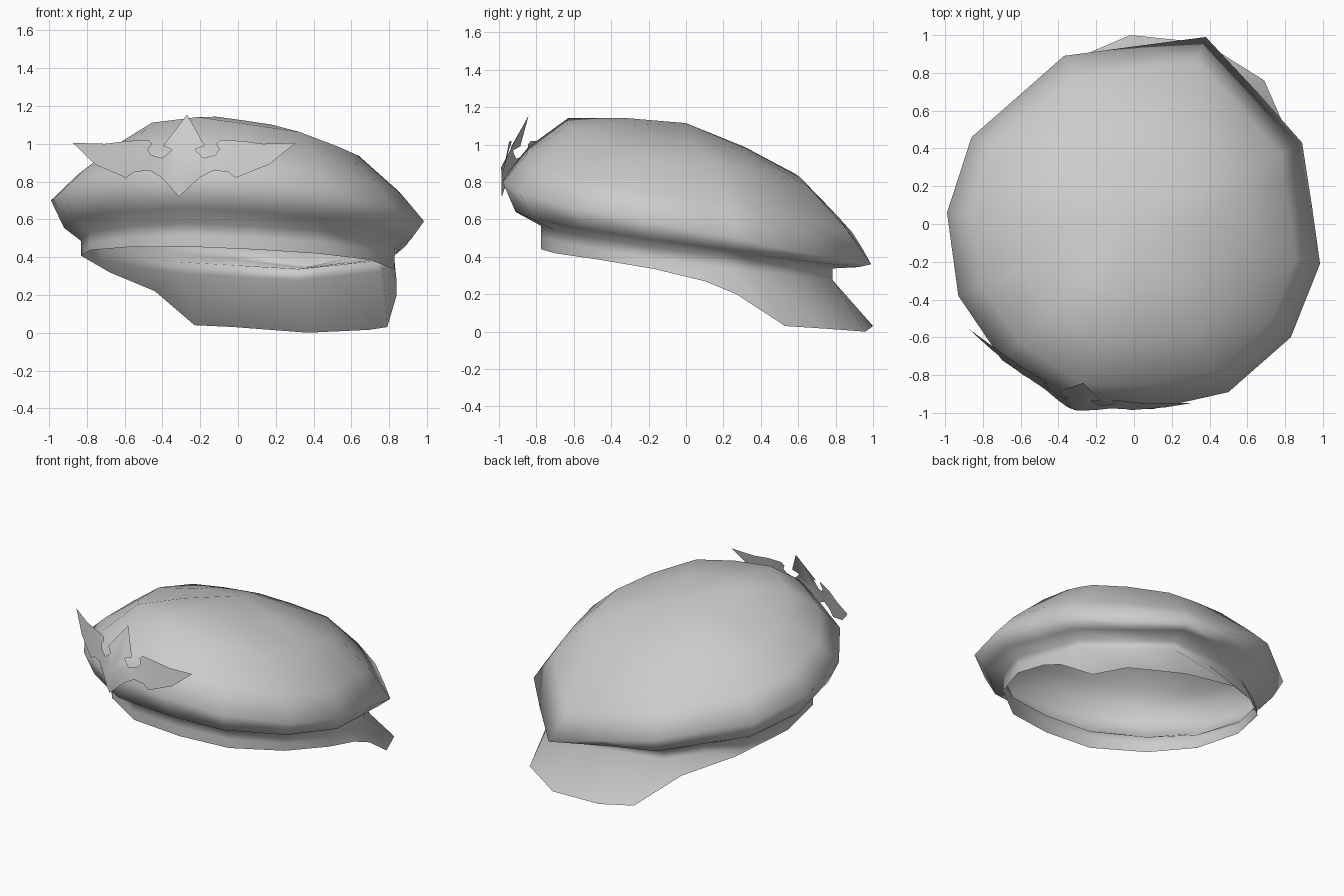
import bpy
import bmesh
from mathutils import Vector

default_cube = bpy.data.objects.get("Cube")
if default_cube:
    bpy.data.objects.remove(default_cube, do_unlink=True)


def make_material(name, colour):
    material = bpy.data.materials.new(name)
    material.use_nodes = True
    material.diffuse_color = colour
    material.node_tree.nodes["Principled BSDF"].inputs["Base Color"].default_value = colour
    return material


def finish_object(name, bm, material):
    """Turn the bmesh into a fully smooth shaded object."""
    mesh = bpy.data.meshes.new(name)
    bm.to_mesh(mesh)
    bm.free()
    mesh.materials.append(material)
    obj = bpy.data.objects.new(name, mesh)
    bpy.context.collection.objects.link(obj)
    bpy.ops.object.select_all(action="DESELECT")
    obj.select_set(True)
    bpy.context.view_layer.objects.active = obj
    bpy.ops.object.shade_smooth()
    return obj


def bridge_rings(bm, upper, lower):
    """Join two closed rings of vertices with quads."""
    count = len(upper)
    for i in range(count):
        j = (i + 1) % count
        bm.faces.new((upper[i], lower[i], lower[j], upper[j]))


grey = make_material("light grey cloth", (0.6, 0.6, 0.6, 1.0))

# Widest edge of the crown, anticlockwise from the back corner
rim = [Vector(p) for p in (
    (.38, .99, .36), (0, .94, .45), (-.37, .89, .53), (-.62, .67, .58),
    (-.86, .46, .62), (-.99, .06, .7), (-.93, -.38, .75), (-.7, -.72, .8),
    (-.33, -.97, .83), (.1, -.98, .8), (.5, -.89, .74), (.83, -.6, .66),
    (.985, -.21, .59), (.94, .11, .53), (.915, .27, .5), (.89, .43, .46),
    (.66, .69, .41))]

# Lower edge of the neck flap, by rim column
flap_edge = {
    0: (.37, .96, 0), 1: (-.02, 1, .03), 2: (-.23, .91, .04),
    3: (-.44, .68, .22), 4: (-.68, .42, .32), 12: (.83, -.17, .335),
    13: (.84, .1, .27), 14: (.84, .27, .2), 15: (.79, .53, .03),
    16: (.69, .76, .015)}

# How far the dome sags or swells, by rim column
dome_shift = {0: -.03, 1: -.05, 2: -.08, 3: -.06, 4: -.05, 5: -.05, 6: -.05,
              7: .01, 8: .02, 11: -.03, 12: -.03}

# Crown rings: scale, height gained, share of the dome shift
crown_steps = ((.35, .44, .5), (.65, .365, 1), (.87, .17, .7))
crown_middle = .62
crown_height = .495


def crown_point(index, point, scale, rise, share):
    height = crown_middle + (point.z - crown_middle) * scale + rise
    height += dome_shift.get(index, 0) * share
    return Vector((point.x * scale, point.y * scale, height))


def band_top_point(point):
    x, y = point.x * .84, point.y * .79
    return Vector((x, y, .46 - .04 * x - .14 * y))


def underside_point(point):
    """Soft fold between the rim and the band."""
    inner = band_top_point(point)
    height = point.z + (inner.z - point.z) * .68
    return Vector((point.x * .93, point.y * .93, height))


def band_middle_point(point):
    return band_top_point(point) - Vector((0, 0, .06))


def band_bottom_point(index, point):
    if index in flap_edge:
        return Vector(flap_edge[index])
    top = band_top_point(point)
    return Vector((top.x, top.y, .375 - .045 * top.x - .09 * top.y))


# Cap: domed crown, folded underside, band and neck flap in one open shell
bm = bmesh.new()
profiles = [[crown_point(i, p, *step) for i, p in enumerate(rim)]
            for step in crown_steps]
profiles.append(rim)
for shape in (underside_point, band_top_point, band_middle_point):
    profiles.append([shape(p) for p in rim])
profiles.append([band_bottom_point(i, p) for i, p in enumerate(rim)])
rings = [[bm.verts.new(p) for p in profile] for profile in profiles]

apex = bm.verts.new((0, 0, crown_middle + crown_height))
for i, vert in enumerate(rings[0]):
    bm.faces.new((apex, vert, rings[0][(i + 1) % len(rim)]))
for upper, lower in zip(rings, rings[1:]):
    bridge_rings(bm, upper, lower)
finish_object("soft_cap", bm, grey)

# Badge: half outline, from the top spike round the wing to the lower point
half_badge = (
    (0, .155), (.11, -.01), (.06, -.03), (.08, -.05), (.11, -.075),
    (.17, -.06), (.19, -.03), (.17, 0), (.19, .02), (.3, .015), (.42, 0),
    (.59, .005), (.46, -.11), (.29, -.18), (.25, -.15), (.17, -.14),
    (.1, -.18), (.04, -.24), (0, -.28))


def wrap_badge_point(vert):
    """Lean a flat badge point back against the curved front of the crown."""
    across, up = vert.co.x, vert.co.z
    x = across - .285 + .1 * up
    z = up + 1
    near_middle = max(0, 1 - abs(across) / .3)
    y = -.985 + .72 * max(0, -.33 - x)
    y += .2 * max(0, z - .82)
    y += .3 * max(0, z - .9) * near_middle
    if abs(across) < .001 and -.2 < up < 0:
        y -= .015
    vert.co = (x, y, z)


bm = bmesh.new()
for side in (-1, 1):
    outline = [bm.verts.new((u * side, 0, w)) for u, w in half_badge]
    outline.append(bm.verts.new((0, 0, -.12)))
    bm.faces.new(outline)
bmesh.ops.remove_doubles(bm, verts=bm.verts, dist=.0005)
bmesh.ops.triangulate(bm, faces=bm.faces)
for vert in bm.verts:
    wrap_badge_point(vert)
bmesh.ops.recalc_face_normals(bm, faces=bm.faces)
if sum(face.normal.y for face in bm.faces) > 0:
    bmesh.ops.reverse_faces(bm, faces=bm.faces)
finish_object("winged_badge", bm, grey)
